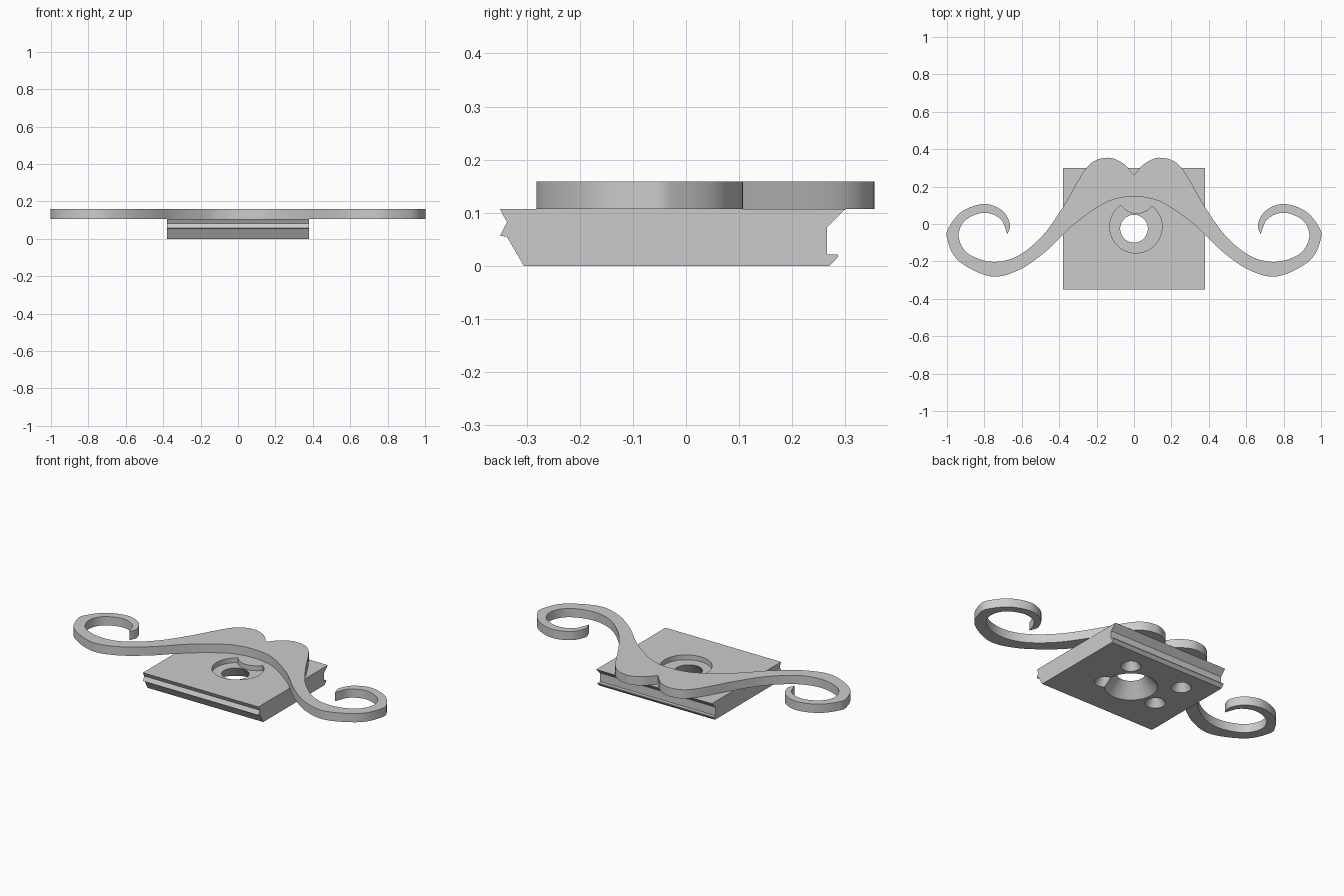
import bpy, bmesh
from mathutils import Vector

if "Cube" in bpy.data.objects:
    bpy.data.objects.remove(bpy.data.objects["Cube"])

gray = bpy.data.materials.new("light_gray")
gray.use_nodes = True
gray.diffuse_color = (0.6, 0.6, 0.6, 1)
gray.node_tree.nodes["Principled BSDF"].inputs["Base Color"].default_value = (0.6, 0.6, 0.6, 1)


def prism(name, points, offset):
    """Solid made by sweeping a closed outline along an offset."""
    bm = bmesh.new()
    face = bm.faces.new([bm.verts.new(p) for p in points])
    swept = bmesh.ops.extrude_face_region(bm, geom=[face], use_keep_orig=True)
    moved = [g for g in swept["geom"] if isinstance(g, bmesh.types.BMVert)]
    bmesh.ops.translate(bm, verts=moved, vec=offset)
    bmesh.ops.recalc_face_normals(bm, faces=bm.faces)
    mesh = bpy.data.meshes.new(name)
    bm.to_mesh(mesh)
    bm.free()
    obj = bpy.data.objects.new(name, mesh)
    bpy.context.collection.objects.link(obj)
    mesh.materials.append(gray)
    return obj


def cone(name, x, y, z0, z1, r0, r1):
    bpy.ops.mesh.primitive_cone_add(vertices=64, radius1=r0, radius2=r1, depth=z1 - z0,
                                    location=(x, y, (z0 + z1) / 2))
    obj = bpy.context.object
    obj.name = name
    obj.hide_render = True
    obj.data.materials.append(gray)
    return obj


def activate(obj):
    bpy.ops.object.select_all(action='DESELECT')
    obj.select_set(True)
    bpy.context.view_layer.objects.active = obj


def cut(target, cutter):
    mod = target.modifiers.new("cut", 'BOOLEAN')
    mod.operation = 'DIFFERENCE'
    mod.solver = 'EXACT'
    mod.object = cutter
    activate(target)
    bpy.ops.object.modifier_apply(modifier=mod.name)
    bpy.data.objects.remove(cutter)


def smooth_path(pts, steps=10):
    """Catmull-Rom spline through the points, without the last one."""
    pts = [Vector(p) for p in pts]
    ext = [2 * pts[0] - pts[1]] + pts + [2 * pts[-1] - pts[-2]]
    out = []
    for a, b, c, d in zip(ext, ext[1:], ext[2:], ext[3:]):
        for i in range(steps):
            t = i / steps
            out.append(0.5 * (2 * b + (c - a) * t + (2 * a - 5 * b + 4 * c - d) * t * t
                              + (3 * b - a - 3 * c + d) * t ** 3))
    return out


# Base plate with grooved rails along the front and back edges
TOP = 0.107
rail = [(-0.305, 0), (0.27, 0), (0.286, 0.017), (0.286, 0.022), (0.265, 0.022),
        (0.265, 0.073), (0.3, TOP), (-0.35, TOP), (-0.337, 0.082),
        (-0.35, 0.057), (-0.337, 0.055)]
plate = prism("base_plate", [(-0.38, y, z) for y, z in rail], (0.76, 0, 0))

# Round recess on top, keeping a rounded tab under the scroll
recess = cone("recess_cutter", 0.01, -0.015, 0.078, 0.15, 0.14, 0.14)
cut(recess, cone("tab_cutter", 0.015, 0.158, 0.05, 0.2, 0.103, 0.103))
cut(plate, recess)

# Flared centre hole and four small countersinks underneath
cut(plate, cone("centre_cutter", 0, -0.025, -0.01, 0.085, 0.15, 0.068))
for x in (0.14, -0.21):
    for y in (0.14, -0.075):
        cut(plate, cone("countersink_cutter", x, y, -0.01, 0.07, 0.06, 0.012))

# Curled scroll: upper edge from notch to curl tip, then lower edge back
upper = [(0, 0.262), (0.06, 0.325), (0.145, 0.354), (0.25, 0.305), (0.38, 0.09),
         (0.487, -0.06), (0.62, -0.17), (0.755, -0.202), (0.885, -0.16),
         (0.937, -0.07), (0.905, 0.017), (0.805, 0.06), (0.715, 0.028), (0.676, -0.055)]
lower = [(0.676, -0.055), (0.663, 0), (0.705, 0.072), (0.8, 0.107), (0.915, 0.07),
         (0.985, -0.01), (1, -0.075), (0.94, -0.195), (0.77, -0.279), (0.62, -0.248),
         (0.47, -0.145), (0.325, -0.005), (0.165, 0.107), (0.07, 0.14), (0, 0.147)]
half = smooth_path(upper) + smooth_path(lower) + [Vector(lower[-1])]
outline = half + [Vector((-p.x, p.y)) for p in reversed(half[1:-1])]
scroll = prism("curled_scroll", [(p.x, p.y, TOP) for p in outline], (0, 0, 0.052))

for obj in (plate, scroll):
    obj.hide_render = False
    activate(obj)
    bpy.ops.object.shade_smooth_by_angle(angle=0.5)
